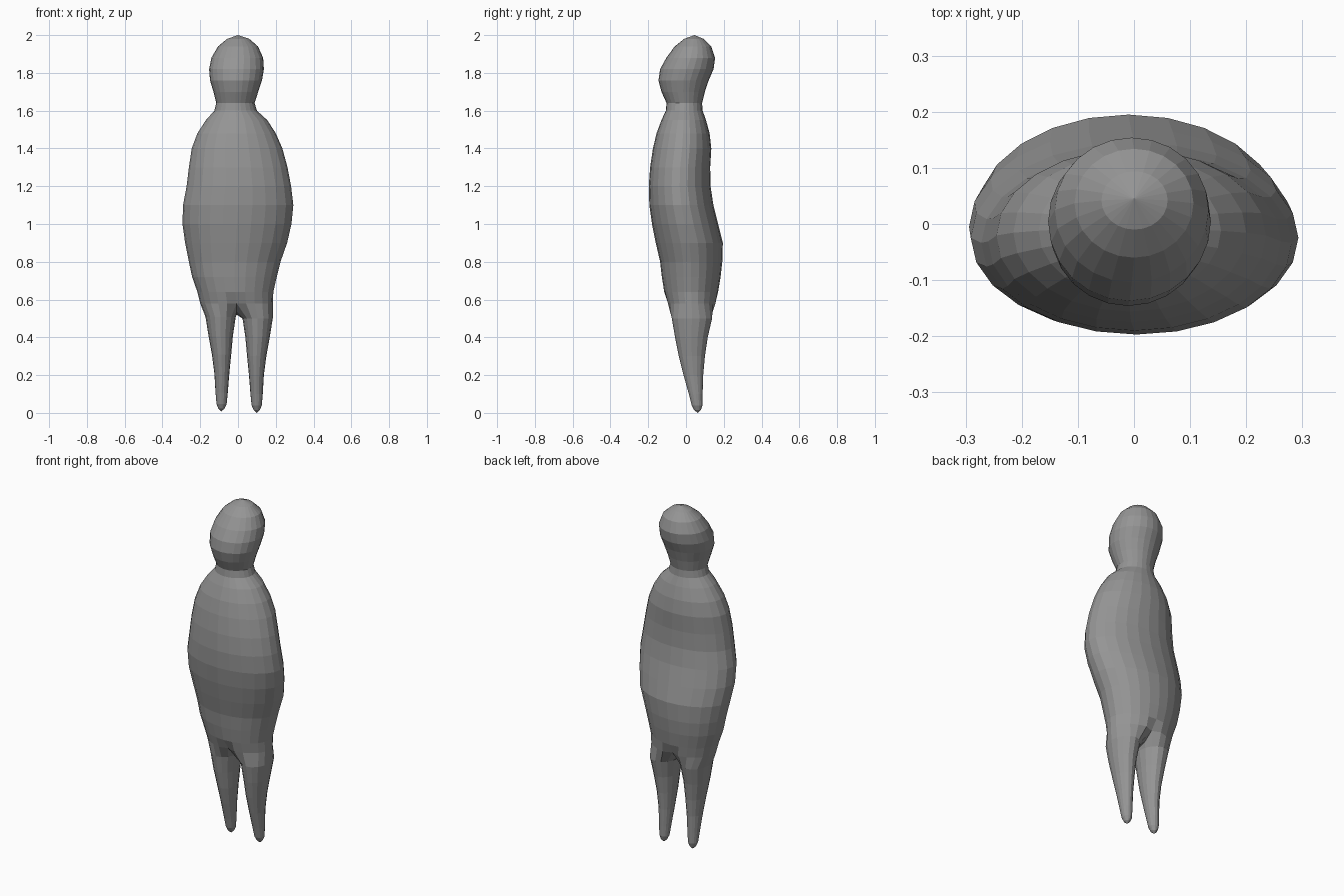
import bpy
import bmesh
from math import sin, cos, pi

cube = bpy.data.objects.get("Cube")
if cube:
    bpy.data.objects.remove(cube)

SEGMENTS = 24
HALF = SEGMENTS // 2
BRIDGE = 3
LEG_SEGMENTS = HALF + 1 + BRIDGE

# Body rings from crotch to crown: height, right, left, front, back
BODY = [
    (.58, -.2, .185, -.1, .16), (.64, -.215, .187, -.115, .17),
    (.72, -.243, .205, -.128, .183), (.8, -.26, .225, -.137, .192),
    (.9, -.28, .26, -.16, .195), (1, -.294, .283, -.18, .17),
    (1.1, -.291, .293, -.194, .145), (1.2, -.272, .281, -.197, .13),
    (1.3, -.26, .262, -.19, .128), (1.4, -.245, .235, -.175, .134),
    (1.48, -.215, .2, -.156, .125), (1.55, -.17, .155, -.13, .106),
    (1.6, -.125, .1, -.107, .088), (1.64, -.115, .088, -.103, .085),
    (1.7, -.13, .107, -.13, .1), (1.76, -.148, .127, -.146, .12),
    (1.82, -.153, .137, -.137, .146), (1.88, -.141, .133, -.104, .154),
    (1.94, -.106, .106, -.06, .134), (1.98, -.058, .06, -.01, .094),
]

# Leg rings going down: height, inner, outer, front, back
LEG = [
    (.5, .018, .178, -.075, .138), (.4, .033, .162, -.058, .115),
    (.3, .042, .144, -.038, .1), (.2, .052, .131, -.013, .091),
    (.1, .06, .125, .015, .088), (.04, .066, .12, .03, .087),
    (.015, .077, .11, .043, .079),
]

bm = bmesh.new()


def ring(z, x0, x1, y0, y1, angles, flip=1, shift=0):
    """Ellipse of vertices filling the given extents."""
    cx, cy, rx, ry = (x0 + x1) / 2, (y0 + y1) / 2, (x1 - x0) / 2, (y1 - y0) / 2
    return [bm.verts.new((flip * (cx + rx * cos(a)) + shift, cy + ry * sin(a), z))
            for a in angles]


def join(a, b):
    """Quads between two closed rings."""
    for i in range(len(a)):
        j = (i + 1) % len(a)
        bm.faces.new((a[i], a[j], b[j], b[i]))


def cap(loop, tip):
    """Triangle fan closing a ring at a point."""
    v = bm.verts.new(tip)
    for i in range(len(loop)):
        bm.faces.new((loop[i], loop[(i + 1) % len(loop)], v))


# Torso, neck and head: one loft starting at the front centre
body_angles = [-pi / 2 + 2 * pi * i / SEGMENTS for i in range(SEGMENTS)]
rings = [ring(*row, body_angles) for row in BODY]
for low, high in zip(rings, rings[1:]):
    join(low, high)
cap(rings[-1], (0, .045, 2))

# Crotch: strip of points from back centre to front centre
hem = rings[0]
front, back = hem[0], hem[HALF]
front.co.y *= .8
back.co.y *= .85
bridge = []
for i in range(1, BRIDGE + 1):
    co = back.co.lerp(front.co, i / (BRIDGE + 1))
    co.z -= .06 * sin(pi * i / (BRIDGE + 1))
    bridge.append(bm.verts.new(co))

# Legs: each continues half of the hem plus the crotch strip
leg_angles = [(i - HALF / 2) * 2 * pi / LEG_SEGMENTS for i in range(LEG_SEGMENTS)]
for side in (1, -1):
    loop = [hem[(side * i) % SEGMENTS] for i in range(HALF + 1)] + bridge
    drop = 0 if side > 0 else .008
    for z, *extents in LEG:
        lower = ring(z + drop, *extents, leg_angles, side, .006)
        join(loop, lower)
        loop = lower
    cap(loop, (side * .094 + .006, .062, drop))

bmesh.ops.recalc_face_normals(bm, faces=bm.faces)
mesh = bpy.data.meshes.new("body")
bm.to_mesh(mesh)
bm.free()
body = bpy.data.objects.new("body", mesh)
bpy.context.collection.objects.link(body)

# Plain grey material
grey = bpy.data.materials.new("grey")
grey.use_nodes = True
colour = (.3, .3, .3, 1)
grey.diffuse_color = colour
grey.node_tree.nodes["Principled BSDF"].inputs["Base Color"].default_value = colour
mesh.materials.append(grey)
